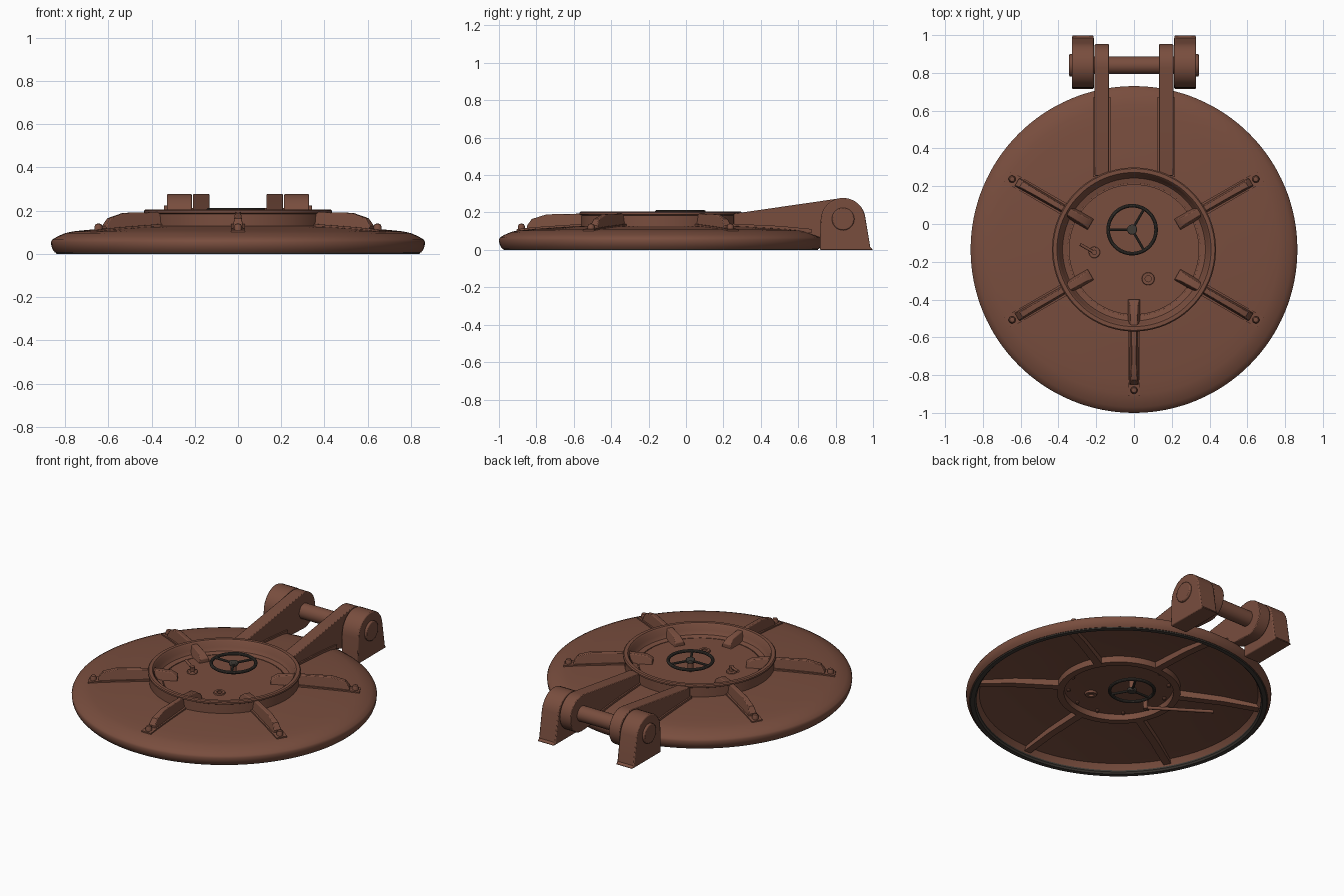
import bpy, bmesh, math
from mathutils import Matrix, Vector

if "Cube" in bpy.data.objects:
    bpy.data.objects.remove(bpy.data.objects["Cube"])

CY = -0.135                      # centre of the lid in y


def material(name, rgb):
    m = bpy.data.materials.new(name)
    m.diffuse_color = (*rgb, 1)
    m.use_nodes = True
    m.node_tree.nodes["Principled BSDF"].inputs["Base Color"].default_value = m.diffuse_color
    return m


RUST = material("rust brown", (0.19, 0.075, 0.048))
IRON = material("dark iron", (0.05, 0.043, 0.036))


def finish(bm, name, mat, matrix=Matrix(), bevel=0):
    bmesh.ops.recalc_face_normals(bm, faces=bm.faces)
    bmesh.ops.transform(bm, matrix=matrix, verts=bm.verts)
    me = bpy.data.meshes.new(name)
    bm.to_mesh(me)
    bm.free()
    me.materials.append(mat)
    ob = bpy.data.objects.new(name, me)
    bpy.context.collection.objects.link(ob)
    if bevel:
        b = ob.modifiers.new("bevel", 'BEVEL')
        b.width, b.segments = bevel, 2
        b.limit_method, b.angle_limit = 'ANGLE', math.radians(40)
    return ob


def lathe(name, profile, mat, loc, n=96, closed=False):
    bm = bmesh.new()
    vs = [bm.verts.new((r, 0, z)) for r, z in profile]
    es = [bm.edges.new(p) for p in zip(vs, vs[1:] + (vs[:1] if closed else []))]
    bmesh.ops.spin(bm, geom=vs + es, axis=(0, 0, 1), cent=(0, 0, 0),
                   steps=n, angle=2 * math.pi)
    bmesh.ops.remove_doubles(bm, verts=bm.verts, dist=1e-5)
    return finish(bm, name, mat, Matrix.Translation(loc))


def prism(name, profile, w0, w1, mat, matrix, bevel=0):
    """Side profile (x, z) widened along y, from w0 at the bottom to w1 at the top."""
    bm = bmesh.new()
    lo, hi = min(z for _, z in profile), max(z for _, z in profile)
    sides = []
    for s in (-0.5, 0.5):
        sides.append([bm.verts.new((x, s * (w0 + (w1 - w0) * (z - lo) / (hi - lo)), z))
                      for x, z in profile])
        bm.faces.new(sides[-1])
    a, b = sides
    for i in range(len(a)):
        j = (i + 1) % len(a)
        bm.faces.new((a[i], a[j], b[j], b[i]))
    return finish(bm, name, mat, matrix, bevel)


def rod(name, p, q, r, mat, n=24, bevel=0):
    p, q = Vector(p), Vector(q)
    bm = bmesh.new()
    bmesh.ops.create_cone(bm, cap_ends=True, segments=n, radius1=r, radius2=r,
                          depth=(q - p).length)
    m = Matrix.Translation((p + q) / 2) @ (q - p).to_track_quat('Z', 'Y').to_matrix().to_4x4()
    return finish(bm, name, mat, m, bevel)


def arc(cx, cz, r, a0, a1, n=14):
    return [(cx + r * math.cos(math.radians(a0 + (a1 - a0) * i / n)),
             cz + r * math.sin(math.radians(a0 + (a1 - a0) * i / n))) for i in range(n + 1)]


def spoke(deg):
    return Matrix.Translation((0, CY, 0)) @ Matrix.Rotation(math.radians(deg), 4, 'Z')


# lid shell: domed top, chamfered rim, hollow underside
lid = lathe("lid_shell", [
    (0, .13), (.345, .13), (.4, .13), (.5, .125), (.62, .117), (.7, .111), (.765, .104),
    (.8, .096), (.835, .081), (.86, .066), (.865, .055), (.863, .035), (.856, .018), (.846, .006),
    (.815, .006), (.805, .03), (.79, .055), (.6, .085), (.35, .1), (0, .1)], RUST, (0, CY, 0), 128)

# dark seal under the rim
lathe("rim_seal", [(.845, .01), (.84, 0), (.815, 0), (.806, .01), (.806, .02), (.845, .02)],
      IRON, (0, CY, 0), 128, True)

# raised collar around the recess, floor plate and underside ring
lathe("collar", [(.425, .11), (.425, .185), (.434, .19), (.434, .2), (.428, .206), (.408, .206),
                 (.4, .198), (.392, .165), (.378, .145), (.35, .138), (.35, .12)],
      RUST, (0, CY, 0), closed=True)
lathe("floor_plate", [(0, .125), (0, .138), (.345, .138), (.345, .125)], RUST, (0, CY, 0))
lathe("underside_ring", [(.31, .11), (.31, .062), (.35, .062), (.35, .11)],
      RUST, (0, CY, 0), closed=True)

# radial ribs; the rear position is taken by the hinge arms
for deg in (30, 150, 210, 270, 330):
    m = spoke(deg)
    prism("rib", [(.42, .1), (.42, .194), (.61, .19), (.69, .165), (.715, .13), (.715, .1)],
          .055, .026, RUST, m, .004)
    prism("rib_foot", [(.42, .1), (.42, .139), (.64, .124), (.72, .117), (.772, .11), (.772, .09)],
          .066, .066, RUST, m)
    prism("inner_gusset", [(.265, .125), (.265, .16), (.3, .185), (.41, .196), (.41, .125)],
          .072, .034, RUST, m, .004)
    x, y = (m @ Vector((.745, 0, 0))).xy
    lathe("rib_bolt", [(.019, .1), (.019, .125), (.013, .138), (0, .141)], RUST, (x, y, 0), 16)
for k in range(6):
    prism("underside_rib", [(.34, .062), (.34, .105), (.6, .09), (.81, .055), (.81, .03), (.6, .052)],
          .045, .045, RUST, spoke(30 + 60 * k))
for k in range(12):
    x, y = (spoke(30 * k + 15) @ Vector((.285, 0, 0))).xy
    rod("plate_bolt", (x, y, .086), (x, y, .11), .01, RUST, 10)

# hinge: arms, brackets, pin; profiles run along y
TURN = Matrix.Rotation(math.pi / 2, 4, 'Z')
arm = [(.255, .11), (.255, .195), (.32, .203)] + arc(.84, .165, .112, 98, -90) + [(.73, .06), (.62, .1)]
bracket = [(.715, 0)] + arc(.84, .158, .12, 180, 12) + [(.985, .015), (1, 0)]
for s in (-1, 1):
    prism("hinge_arm", arm, .076, .076, RUST, Matrix.Translation((s * .17, 0, 0)) @ TURN, .004)
    prism("arm_flange", [(.25, .11), (.25, .14), (.5, .128), (.67, .112), (.67, .09)], .094, .094,
          RUST, Matrix.Translation((s * .17, 0, 0)) @ TURN)
    prism("hinge_bracket", bracket, .116, .116, RUST,
          Matrix.Translation((s * .271, 0, 0)) @ TURN, .006)
    rod("pin_cap", (s * .32, .84, .165), (s * .343, .84, .165), .06, RUST, 32, .006)
rod("hinge_pin", (-.33, .84, .165), (.33, .84, .165), .047, RUST, 32)


# handwheels above and below on one shaft
def handwheel(name, z):
    c = Vector((-.01, -.03, z))
    lathe(name + "_rim", [(.127 + px, z + pz) for px, pz in arc(0, 0, .0095, 0, 324, 9)],
          IRON, (c.x, c.y, 0), 48, True)
    for deg in (60, 180, 300):
        a = math.radians(deg)
        rod(name + "_spoke", c, c + Vector((.125 * math.cos(a), .125 * math.sin(a), 0)), .007, IRON, 10)
    rod(name + "_hub", c - Vector((0, 0, .01)), c + Vector((0, 0, .01)), .027, IRON, 20, .004)


handwheel("top_wheel", .203)
handwheel("bottom_wheel", .035)
rod("wheel_shaft", (-.01, -.03, .03), (-.01, -.03, .205), .016, RUST)

# latch lever through the plate, short above and long below
rod("lever_base", (-.21, -.15, .13), (-.21, -.15, .148), .03, RUST, 24, .004)
rod("lever_post", (-.21, -.15, .04), (-.21, -.15, .175), .014, RUST, 16)
rod("top_lever", (-.2, -.157, .165), (-.285, -.108, .178), .008, RUST, 12)
rod("bottom_lever", (-.2, -.157, .05), (-.53, .07, .045), .01, RUST, 12)

# small port with a raised lip, both sides
for z0, z1 in ((.13, .146), (.1, .088)):
    lathe("port_lip", [(.016, z0), (.016, z1), (.032, z1), (.036, z0)], RUST, (.075, -.29, 0), 24, True)

# smooth shading with sharp edges kept
bpy.ops.object.select_all(action='SELECT')
bpy.context.view_layer.objects.active = lid
bpy.ops.object.shade_smooth_by_angle(angle=math.radians(35))
